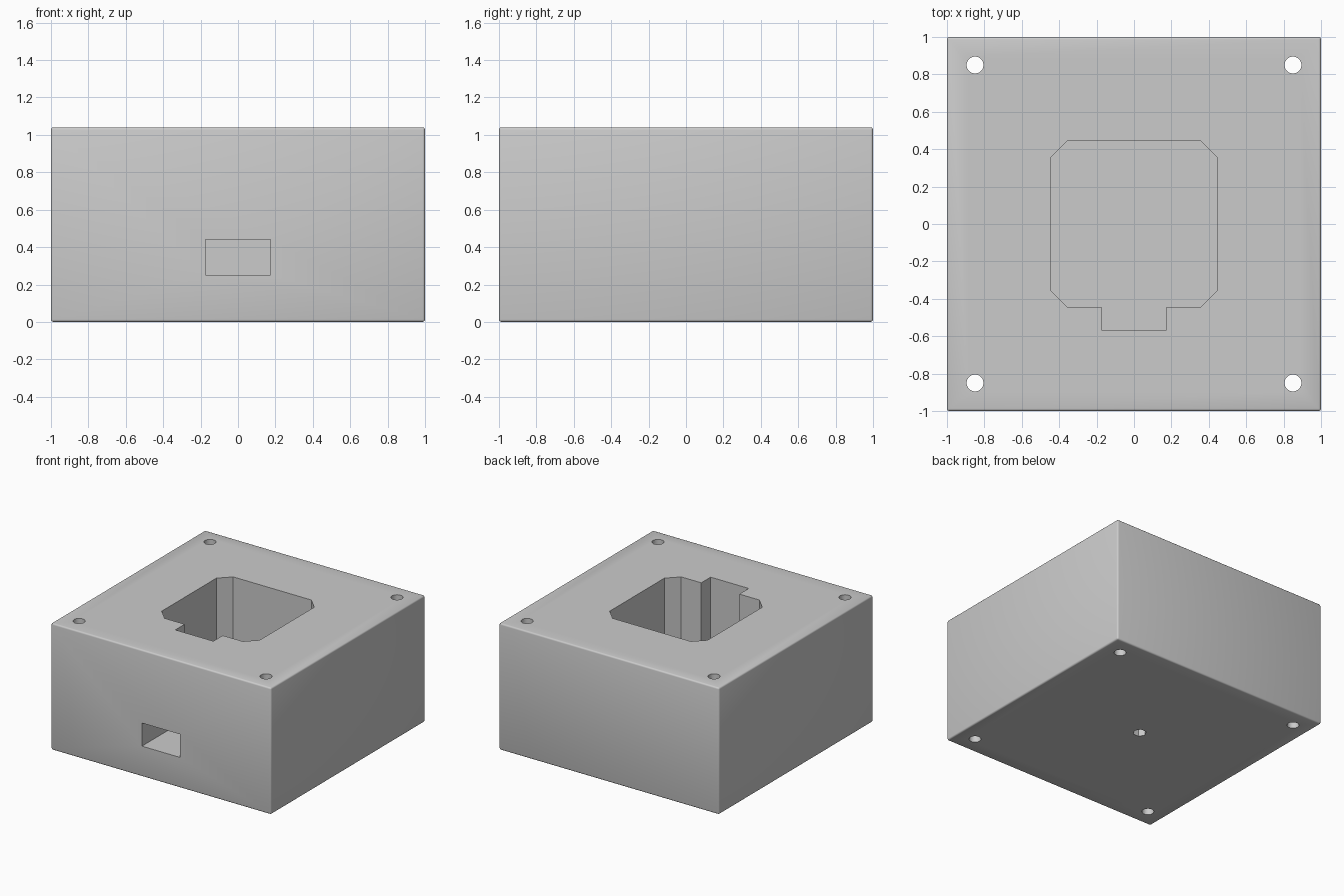
import bpy, bmesh
from math import cos, sin, tau

cube = bpy.data.objects.get("Cube")
if cube:
    bpy.data.objects.remove(cube, do_unlink=True)

HEIGHT = 1.04
FLOOR = 0.25

grey = bpy.data.materials.new("light_grey")
grey.use_nodes = True
colour = (0.6, 0.6, 0.6, 1)
grey.diffuse_color = colour
grey.node_tree.nodes["Principled BSDF"].inputs["Base Color"].default_value = colour


def prism(name, outline, z0, z1):
    """Extrude a counter-clockwise outline from z0 to z1."""
    bm = bmesh.new()
    face = bm.faces.new([bm.verts.new((x, y, z0)) for x, y in outline])
    top = bmesh.ops.extrude_face_region(bm, geom=[face])["geom"]
    moved = [v for v in top if isinstance(v, bmesh.types.BMVert)]
    bmesh.ops.translate(bm, verts=moved, vec=(0, 0, z1 - z0))
    bmesh.ops.recalc_face_normals(bm, faces=bm.faces)
    mesh = bpy.data.meshes.new(name)
    bm.to_mesh(mesh)
    bm.free()
    obj = bpy.data.objects.new(name, mesh)
    bpy.context.collection.objects.link(obj)
    mesh.materials.append(grey)
    return obj


def rect(x0, x1, y0, y1):
    return [(x0, y0), (x1, y0), (x1, y1), (x0, y1)]


def circle(x, y, r, n):
    return [(x + r * cos(tau * i / n), y + r * sin(tau * i / n)) for i in range(n)]


# Block with finely rounded edges
block = prism("housing_block", rect(-1, 1, -1, 1), 0, HEIGHT)
bevel = block.modifiers.new("edge_rounding", "BEVEL")
bevel.width = 0.013
bevel.segments = 3

# Octagonal pocket with a plug notch toward the front
A, B, NX, NY = 0.445, 0.355, 0.173, -0.567
half = [(NX, NY), (NX, -A), (B, -A), (A, -B), (A, B), (B, A)]
pocket = half + [(-x, y) for x, y in reversed(half)]
cutters = [prism("pocket_cutter", pocket, FLOOR, HEIGHT + 0.2)]

# Cable opening through the front wall
cutters.append(prism("cable_cutter", rect(-NX, NX, -1.2, -0.5), FLOOR, 0.44))

# Corner screw holes
for x in (-0.85, 0.85):
    for y in (-0.85, 0.85):
        cutters.append(prism("screw_cutter", circle(x, y, 0.045, 32), -0.2, HEIGHT + 0.2))

# Small blind recess underneath
cutters.append(prism("recess_cutter", circle(-0.04, 0.02, 0.052, 6), -0.1, 0.06))

for cutter in cutters:
    cut = block.modifiers.new(cutter.name, "BOOLEAN")
    cut.operation = "DIFFERENCE"
    cut.solver = "EXACT"
    cut.object = cutter

# Bake the cuts and discard the cutters
bpy.context.view_layer.update()
graph = bpy.context.evaluated_depsgraph_get()
baked = bpy.data.meshes.new_from_object(block.evaluated_get(graph))
block.modifiers.clear()
block.data = baked
for cutter in cutters:
    bpy.data.objects.remove(cutter, do_unlink=True)

bpy.ops.object.select_all(action="DESELECT")
block.select_set(True)
bpy.context.view_layer.objects.active = block
bpy.ops.object.shade_smooth_by_angle(angle=0.6)
